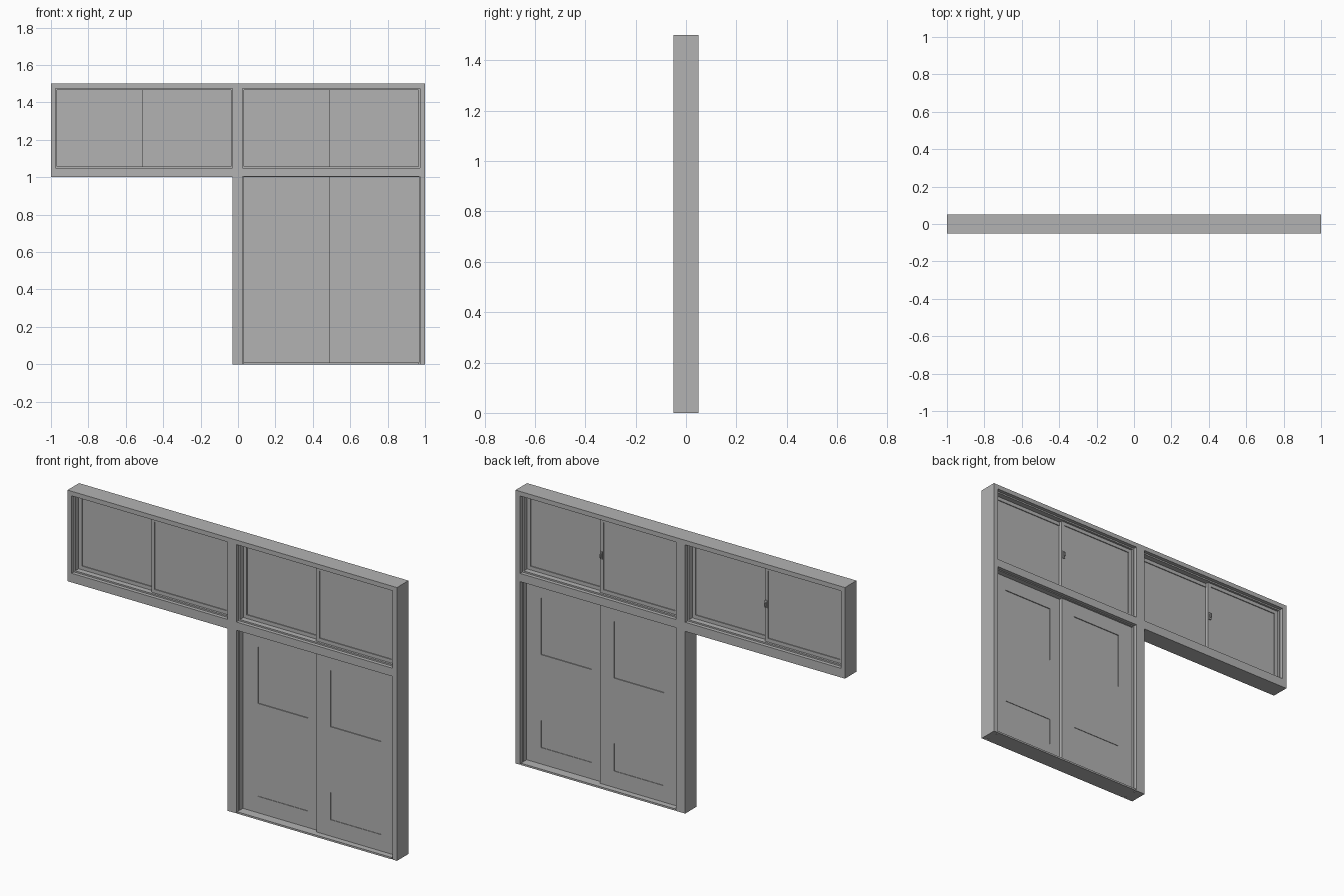
import bpy
import bmesh

cube = bpy.data.objects.get("Cube")
if cube:
    bpy.data.objects.remove(cube, do_unlink=True)

grey = bpy.data.materials.new("plain grey")
grey.use_nodes = True
grey.diffuse_color = (0.45, 0.45, 0.45, 1)
grey.node_tree.nodes["Principled BSDF"].inputs["Base Color"].default_value = (0.45, 0.45, 0.45, 1)


def slab(name, xs, zs, y0, y1, holes=()):
    """Upright slab on a grid of cuts, leaving out the listed (column, row) cells."""
    bm = bmesh.new()
    grid = [[bm.verts.new((x, y0, z)) for z in zs] for x in xs]
    for i in range(len(xs) - 1):
        for j in range(len(zs) - 1):
            if (i, j) not in holes:
                bm.faces.new((grid[i][j], grid[i + 1][j], grid[i + 1][j + 1], grid[i][j + 1]))
    loose = [v for v in bm.verts if not v.link_faces]
    bmesh.ops.delete(bm, geom=loose, context='VERTS')
    out = bmesh.ops.extrude_face_region(bm, geom=bm.faces[:], use_keep_orig=True)
    moved = [g for g in out["geom"] if isinstance(g, bmesh.types.BMVert)]
    bmesh.ops.translate(bm, verts=moved, vec=(0, y1 - y0, 0))
    bmesh.ops.recalc_face_normals(bm, faces=bm.faces[:])
    mesh = bpy.data.meshes.new(name)
    bm.to_mesh(mesh)
    bm.free()
    mesh.materials.append(grey)
    obj = bpy.data.objects.new(name, mesh)
    bpy.context.collection.objects.link(obj)
    return obj


def ring(name, x0, x1, z0, z1, w, y0, y1):
    """Rectangular frame of border width w."""
    return slab(name, (x0, x0 + w, x1 - w, x1), (z0, z0 + w, z1 - w, z1), y0, y1, {(1, 1)})


HALF = 0.05     # half depth of the frame
SASH = 0.018    # thickness of a sliding leaf
LIP = 0.03      # half depth of the track lining

# Outer frame: two window openings, one doorway, empty corner below the first window
slab("outer_frame", (-1, -0.975, -0.03, 0.025, 0.972, 1), (0, 1.005, 1.05, 1.475, 1.5),
     -HALF, HALF, {(0, 0), (1, 0), (1, 2), (3, 0), (3, 2)})

# The first window's lower rail reaches slightly below the doorway head
slab("lower_rail_edge", (-1, -0.03), (1.0, 1.005), -HALF, HALF)


# Sliding windows: front leaf toward +x, back leaf toward -x
def window(label, x0, x1):
    ring(label + "_track_lining", x0, x1, 1.05, 1.475, 0.008, -LIP, LIP)
    mid = (x0 + x1) / 2
    lo, hi = 1.058, 1.467
    leaves = (("front", mid - 0.011, x1 - 0.008, -SASH, 0),
              ("back", x0 + 0.008, mid + 0.011, 0, SASH))
    for side, a, b, y0, y1 in leaves:
        ring(f"{label}_{side}_sash", a, b, lo, hi, 0.02, y0, y1)
        slab(f"{label}_{side}_pane", (a + 0.02, b - 0.02), (lo + 0.02, hi - 0.02),
             y0 + 0.005, y1 - 0.005)
    # Catch on the meeting stile
    slab(label + "_catch_base", (mid - 0.006, mid + 0.008), (1.245, 1.285), SASH, SASH + 0.006)
    slab(label + "_catch_lever", (mid - 0.002, mid + 0.004), (1.255, 1.275), SASH + 0.006, SASH + 0.016)


window("right_window", -0.975, -0.03)
window("left_window", 0.025, 0.972)

# Doorway lining and sill
slab("door_lining", (0.025, 0.03, 0.967, 0.972), (0, 1.0, 1.005), -LIP, LIP, {(1, 0)})
slab("door_sill", (0.03, 0.967), (0, 0.01), -HALF, HALF)

# Sliding doors with a window above and a shallow panel below
for side, a, b, g0, y0 in (("front", 0.488, 0.967, 0.575, -SASH),
                           ("back", 0.03, 0.509, 0.12, 0)):
    g1 = g0 + 0.305
    y1 = y0 + SASH
    slab(side + "_door", (a, g0, g1, b), (0.01, 0.1, 0.25, 0.61, 0.92, 1.0),
         y0, y1, {(1, 1), (1, 3)})
    slab(side + "_door_pane", (g0, g1), (0.61, 0.92), y0 + 0.005, y1 - 0.005)
    slab(side + "_door_kick_panel", (g0, g1), (0.1, 0.25), y0 + 0.003, y1 - 0.003)
